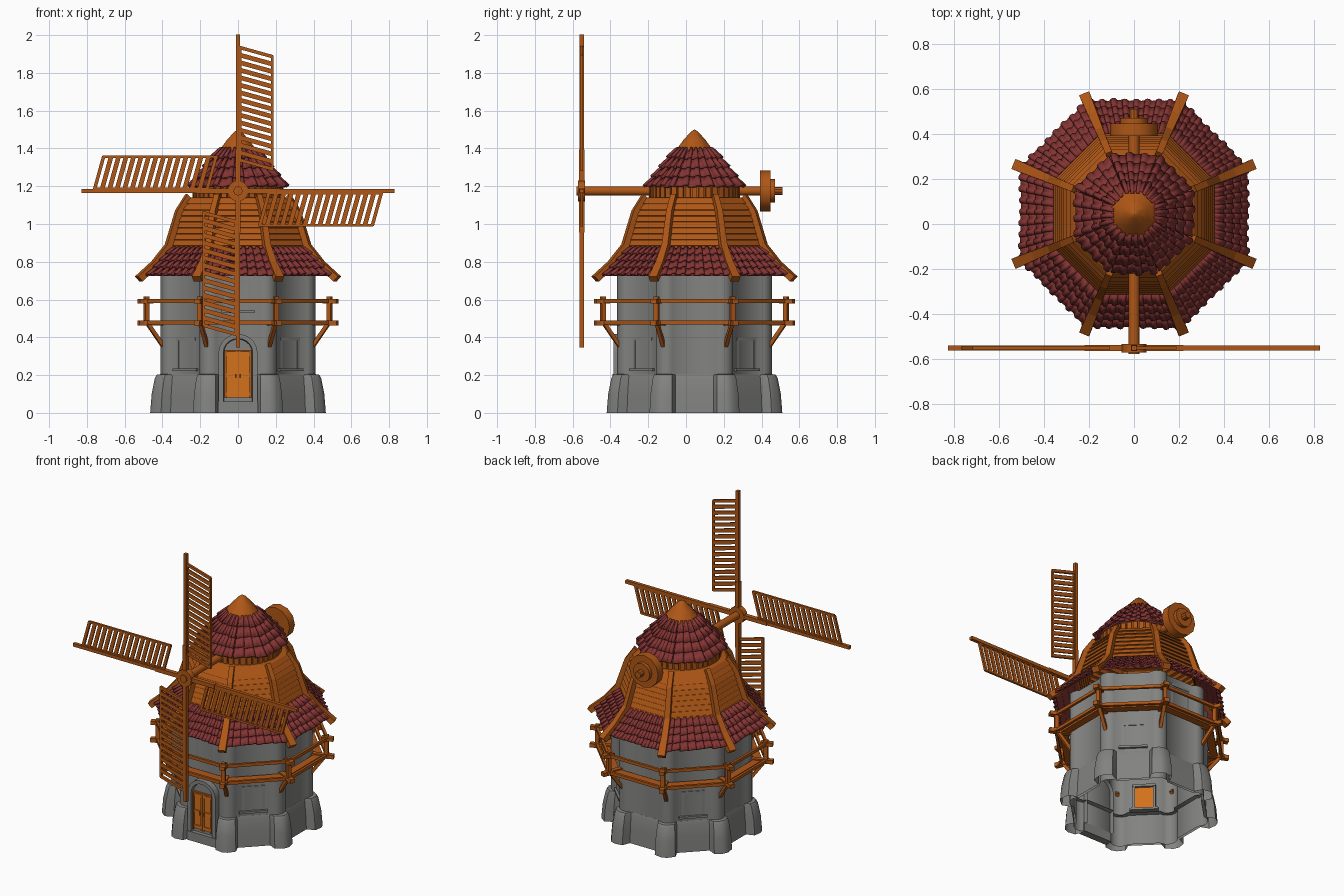
import bpy, bmesh, math, random
from mathutils import Matrix, Vector

if "Cube" in bpy.data.objects:
    bpy.data.objects.remove(bpy.data.objects["Cube"])

random.seed(4)
CY = 0.045                       # tower axis offset in y
T8 = math.tan(math.pi / 8)
C8 = math.cos(math.pi / 8)
HUB_Z = 1.175


def material(name, rgb):
    m = bpy.data.materials.new(name)
    m.diffuse_color = (*rgb, 1)
    m.use_nodes = True
    m.node_tree.nodes["Principled BSDF"].inputs["Base Color"].default_value = m.diffuse_color
    return m


STONE = material("grey stone", (0.225, 0.225, 0.22))
WOOD = material("brown wood", (0.43, 0.095, 0.008))
TILE = material("red roof tile", (0.23, 0.035, 0.033))
DOOR = material("orange door wood", (0.65, 0.165, 0.012))


def finish(name, bm, mat, smooth=None, recalc=True):
    if recalc:
        bmesh.ops.recalc_face_normals(bm, faces=bm.faces)
    me = bpy.data.meshes.new(name)
    bm.to_mesh(me)
    bm.free()
    me.materials.append(mat)
    ob = bpy.data.objects.new(name, me)
    bpy.context.collection.objects.link(ob)
    if smooth:
        bpy.context.view_layer.objects.active = ob
        ob.select_set(True)
        bpy.ops.object.shade_smooth_by_angle(angle=math.radians(smooth))
        ob.select_set(False)
    return ob


def side(k):
    """Frame of octagon side k (0 = front): x along the wall, -y outward."""
    return Matrix.Translation((0, CY, 0)) @ Matrix.Rotation(k * math.pi / 4, 4, 'Z')


def box(bm, frame, centre, size):
    bmesh.ops.create_cube(bm, size=1, matrix=frame @ Matrix.Translation(centre) @ Matrix.Diagonal((*size, 1)))


def beam(bm, p, q, w, h):
    p, q = Vector(p), Vector(q)
    m = Matrix.Translation((p + q) / 2) @ (q - p).to_track_quat('Y', 'Z').to_matrix().to_4x4()
    bmesh.ops.create_cube(bm, size=1, matrix=m @ Matrix.Diagonal((w, (q - p).length, h, 1)))


def loft(bm, rings, closed=True, cap=False):
    vs = [[bm.verts.new(p) for p in r] for r in rings]
    n = len(vs[0])
    for a, b in zip(vs, vs[1:]):
        for i in range(n if closed else n - 1):
            bm.faces.new((a[i], a[(i + 1) % n], b[(i + 1) % n], b[i]))
    if cap:
        bm.faces.new(vs[0])
        bm.faces.new(vs[-1])


def ring8(section, z, turn=0):
    """Closed ring from one side's (t, apothem) points repeated eight times."""
    return [side(k + turn) @ Vector((t, -a, z)) for k in range(8) for t, a in section]


def octa(a, z):
    return ring8([(-a * T8, a)], z)


def rod(bm, y0, y1, r, n=16, r2=None):
    m = Matrix.Translation((0, (y0 + y1) / 2, HUB_Z)) @ Matrix.Rotation(math.pi / 2, 4, 'X')
    bmesh.ops.create_cone(bm, cap_ends=True, segments=n, radius1=r, radius2=r2 or r, depth=y1 - y0, matrix=m)


# --- stone tower: recessed flat panels between rounded corner pilasters
def pillared(centre, r, z, spread=1.25):
    """Rounded bulges centred on the octagon corners."""
    sec = [(r * math.sin(s * spread), centre + r * math.cos(s * spread)) for s in (-1, -.67, -.33, 0, .33, .67, 1)]
    return ring8(sec, z, .5)


bm = bmesh.new()
loft(bm, [pillared(.375, .063, z) for z in (0.0, .2, .75)])
finish("tower_wall", bm, STONE, 50)
PANEL = .366

# --- flared plinth with bulging corner stones
bm = bmesh.new()


def plinth(face, lobe, z):
    e = lobe * T8 - .02
    return ring8([(-e, lobe), (-.12, lobe - .008), (-.1, face), (.1, face), (.12, lobe - .008), (e, lobe)], z)


loft(bm, [plinth(.405, .465, 0), plinth(.4, .457, .1), plinth(.393, .44, .185),
          plinth(.388, .43, .202), plinth(.362, .39, .208)])
finish("plinth", bm, STONE, 35)

# --- door with arched stone surround and step
bm = bmesh.new()


def arch(hw, spring, z0):
    pts = [(-hw, z0)] + [(-hw * math.cos(i * math.pi / 10), spring + hw * .95 * math.sin(i * math.pi / 10)) for i in range(11)]
    return pts + [(hw, z0)]


rings = []
for hw, a in ((.103, .36), (.103, .43), (.078, .43), (.072, .40)):
    rings.append([side(0) @ Vector((t, -a, z)) for t, z in arch(hw, .32, .05)])
loft(bm, rings, closed=False)
f = [bm.verts.new(side(0) @ Vector((t, -.408, z))) for t, z in arch(.077, .32, .05)]
bm.faces.new(f)
box(bm, side(0), (0, -.41, .03), (.21, .05, .06))
finish("door_surround", bm, STONE, 30)
bm, trim = bmesh.new(), bmesh.new()
box(bm, side(0), (0, -.412, .205), (.14, .012, .245))
for t in (-1, 1):
    box(trim, side(0), (t * .066, -.42, .205), (.01, .014, .25))
    box(bm, side(0), (t * .007, -.42, .205), (.011, .01, .25))
    box(trim, side(0), (t * .012, -.428, .195), (.01, .012, .02))
    for z in (.1, .2, .31):
        box(bm, side(0), (t * .036, -.42, z), (.05, .009, .018))
box(trim, side(0), (0, -.42, .327), (.142, .014, .01))
finish("door", bm, DOOR)
finish("door_frame_and_handles", trim, WOOD)

# --- windows: low on the diagonal sides, high on front and back
frames, shutters = bmesh.new(), bmesh.new()
for k, z in [(1, .312), (3, .312), (5, .312), (7, .312), (0, .62), (4, .62)]:
    m = side(k) @ Matrix.Translation((0, -PANEL, z))
    for s in (-1, 1):
        box(frames, m, (s * .063, -.006, 0), (.016, .036, .16))
        for dt in (.004, .05):
            box(shutters, m, (s * dt, -.012, 0), (.009, .016, .14))
        for i in range(8):
            box(shutters, m @ Matrix.Translation((s * .027, -.011, -.06 + i * .017)) @ Matrix.Rotation(-.5, 4, 'X'),
                (0, 0, 0), (.042, .006, .014))
    box(shutters, m, (0, -.003, 0), (.11, .004, .14))
    box(frames, m, (0, -.006, .079), (.142, .04, .016))
    box(frames, m, (0, -.012, -.083), (.175, .05, .014))
finish("window_frames", frames, STONE)
finish("window_shutters", shutters, DOOR)

# --- gallery: plank walk, two rails, corner posts and braces
bm = bmesh.new()
loft(bm, [octa(a, z) for a, z in ((.415, .468), (.465, .468), (.465, .48), (.415, .48), (.415, .468))])
finish("gallery_walk", bm, WOOD)
bm = bmesh.new()
for k in range(8):
    m = side(k)
    for z in (.478, .592):
        box(bm, m, (0, -.487, z), (.45, .016, .02))
    c = side(k + .5)
    box(bm, c, (0, -.524, .54), (.024, .024, .15))
    box(bm, c, (0, -.495, .475), (.03, .15, .026))
    box(bm, c, (0, -.53, .592), (.034, .075, .024))
    beam(bm, c @ Vector((0, -.515, .47)), c @ Vector((0, -.43, .355)), .02, .02)
finish("gallery_rails", bm, WOOD)


# --- barrel tile roofs
def tile_roof(name, a0, z0, a1, z1, rows, n, h):
    bm = bmesh.new()
    nrm = Vector((0, -(z1 - z0), a0 - a1)).normalized()
    for k in range(8):
        m = side(k)
        for i in range(rows):
            for j in range(n):
                f0 = (i - .05 - random.uniform(0, .16)) / rows
                f1 = min((i + 1.05) / rows, 1)
                ends = []
                for f, lift in ((f0, .014), (f1, .002)):
                    a, z = a0 + (a1 - a0) * f, z0 + (z1 - z0) * f
                    hw = a * T8 / n
                    row = []
                    # shallow pan flanked by a raised roll
                    for s, up in ((-1, .2), (-.3, 0), (.1, .15), (.35, .9), (.65, 1), (.9, .8), (1, .2)):
                        p = Vector((a * T8 * ((2 * j + 1) / n - 1) + s * hw, -a, z))
                        row.append(m @ (p + nrm * (lift + h * up)))
                    ends.append(row)
                loft(bm, ends, closed=False)
    ob = finish(name, bm, TILE, 40, recalc=False)
    mod = ob.modifiers.new("thickness", 'SOLIDIFY')
    mod.thickness = .009
    mod.offset = 0
    bm = bmesh.new()
    loft(bm, [octa(a0, z0), octa(a1, z1)])
    finish(name + "_underlay", bm, TILE)


tile_roof("skirt_roof", .488, .725, .35, .87, 4, 8, .013)
tile_roof("cap_roof", .243, 1.195, .082, 1.395, 4, 3, .013)

# --- clapboarded upper storey
prof = [(.358, .855), (.303, 1.06), (.26, 1.14)]


def apothem(z):
    (a0, z0), (a1, z1) = prof[:2] if z < prof[1][1] else prof[1:]
    return a0 + (a1 - a0) * (z - z0) / (z1 - z0)


bm = bmesh.new()
N = 9
rings = []
for i in range(N):
    z0, z1 = .855 + .285 * i / N, .855 + .285 * (i + 1) / N
    rings += [octa(apothem(z0) - .008, z0 + .006), octa(apothem(z0) + .009, z0),
              octa(apothem(z1) + .004, z1 - .004), octa(apothem(z1) - .008, z1)]
rings += [octa(.2, 1.142)]
loft(bm, rings)
finish("clapboard_storey", bm, WOOD)

# --- corner ribs sweeping out over the eaves
bm = bmesh.new()
path = [(.526, .71), (.44, .79), (.37, .88), (.316, 1.06), (.262, 1.146)]
for k in range(8):
    c = side(k + .5)
    rings = []
    for (a, z), tip in zip(path, (.024, .021, .018, .016, .015)):
        r = a / C8
        rings.append([c @ Vector((x, -r - o, z + o)) for x, o in ((-tip, -.014), (tip, -.014), (tip, .012), (-tip, .012))])
    loft(bm, rings, cap=True)
finish("corner_ribs", bm, WOOD)

# --- turning drum of upright staves and finial
bm = bmesh.new()
bmesh.ops.create_cone(bm, cap_ends=True, segments=32, radius1=.228, radius2=.228, depth=.07, matrix=Matrix.Translation((0, CY, 1.17)))
for i in range(40):
    box(bm, side(i / 5), (0, -.231, 1.168), (.028, .018, .056))
finish("cap_drum", bm, WOOD)
bm = bmesh.new()
pr = [(.094, 1.378), (.1, 1.388), (.06, 1.443), (.02, 1.488), (.002, 1.5)]
loft(bm, [octa(a, z) for a, z in pr], cap=True)
finish("cap_finial", bm, WOOD, 50)

# --- windshaft, hub and rear counterweight
bm = bmesh.new()
rod(bm, -.56, .46, .024)
rod(bm, -.572, -.535, .055, 16)
rod(bm, -.58, -.57, .024, 12)
rod(bm, .392, .448, .108, 12)
rod(bm, .448, .472, .062, 12)
rod(bm, .47, .512, .022, 10)
finish("windshaft", bm, WOOD, 35)

# --- four lattice sails
bm = bmesh.new()
for q in range(4):
    R = Matrix.Translation((0, -.552, HUB_Z)) @ Matrix.Rotation(q * math.pi / 2, 4, 'Y')
    box(bm, R, (0, 0, .415), (.021, .022, .828))
    box(bm, R, (0, 0, .12), (.026, .028, .2))
    box(bm, R, (.182, 0, .411), (.013, .014, .605))
    box(bm, R, (.014, 0, .46), (.01, .014, .61))
    shear = Matrix.Rotation(math.atan2(.05, .18), 4, 'Y')
    for i in range(16):
        edge = i in (0, 15)
        box(bm, R @ Matrix.Translation((.095, 0, .14 + i * .0397)) @ shear, (0, 0, 0),
            (.186, .014 if edge else .009, .018 if edge else .024))
finish("sails", bm, WOOD)
